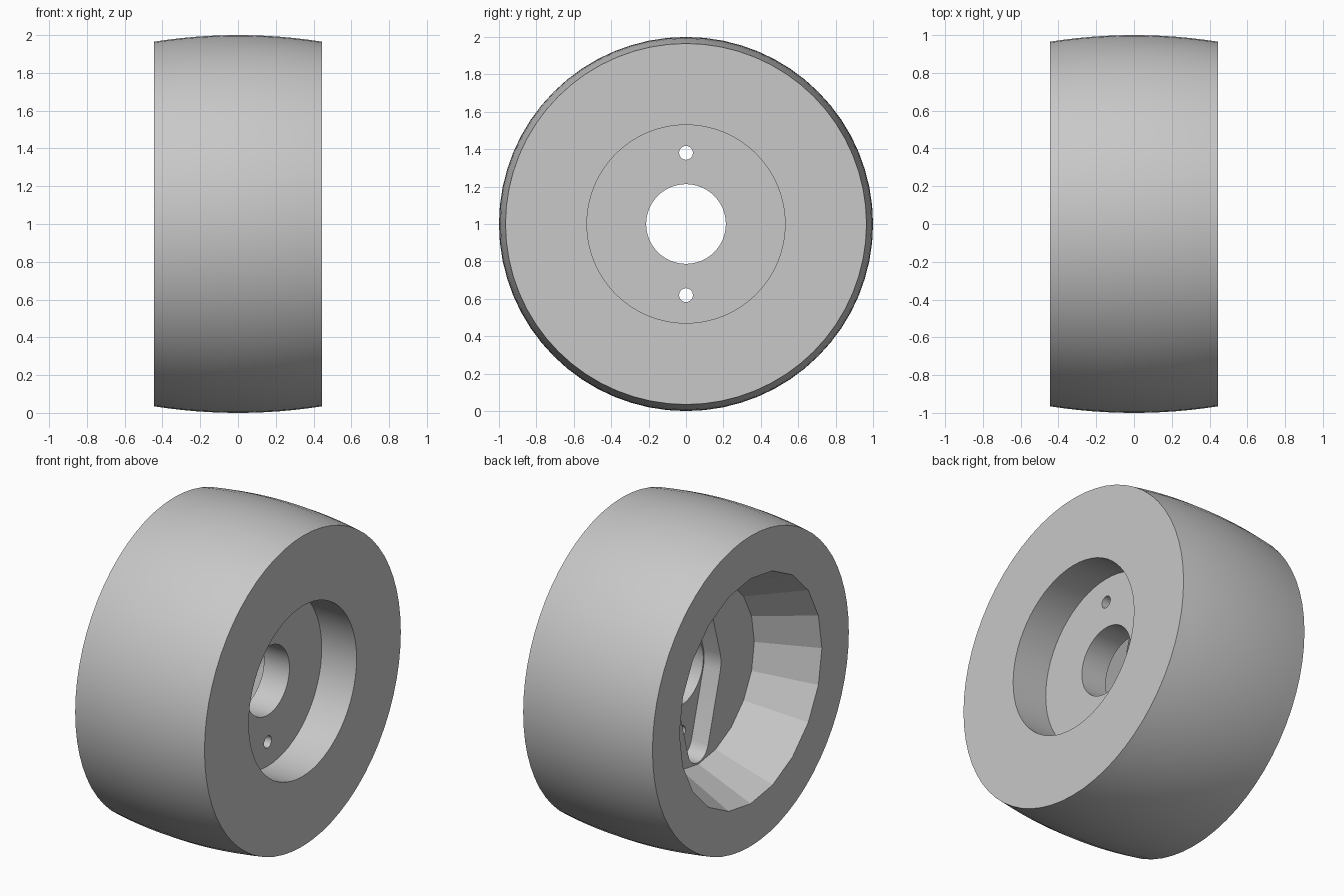
import bpy, bmesh
from math import sin, cos, pi, radians, sqrt

if "Cube" in bpy.data.objects:
    bpy.data.objects.remove(bpy.data.objects["Cube"])

HALF = 0.445       # half the tread width
AXLE = 1.0         # height of the axle
FLOOR = -0.085     # floor of the tapered recess

grey = bpy.data.materials.new("light_grey")
grey.use_nodes = True
colour = (0.58, 0.58, 0.58, 1)
grey.diffuse_color = colour
grey.node_tree.nodes["Principled BSDF"].inputs["Base Color"].default_value = colour


def make_object(name, bm):
    bmesh.ops.recalc_face_normals(bm, faces=bm.faces)
    mesh = bpy.data.meshes.new(name)
    bm.to_mesh(mesh)
    bm.free()
    mesh.materials.append(grey)
    obj = bpy.data.objects.new(name, mesh)
    bpy.context.collection.objects.link(obj)
    return obj


def ring(bm, x, radius, sides, z=0.0):
    return [bm.verts.new((x, radius * cos(2 * pi * i / sides),
                          AXLE + z + radius * sin(2 * pi * i / sides)))
            for i in range(sides)]


def turned(name, profile, sides, z=0.0, hollow=False):
    """Turn (x, radius) points about the axle; hollow closes the loop."""
    bm = bmesh.new()
    rings = [ring(bm, x, r, sides, z) for x, r in profile]
    pairs = list(zip(rings, rings[1:]))
    if hollow:
        pairs.append((rings[-1], rings[0]))
    else:
        bm.faces.new(rings[0])
        bm.faces.new(rings[-1])
    for a, b in pairs:
        for i in range(sides):
            j = (i + 1) % sides
            bm.faces.new((a[i], a[j], b[j], b[i]))
    return make_object(name, bm)


# Crowned wheel with an axle bore and a round recess on one face
BULGE = 2.85       # radius of the crown arc
crown = []
for i in range(13):
    x = -HALF + 2 * HALF * i / 12
    crown.append((x, 1 - BULGE + sqrt(BULGE ** 2 - x ** 2)))
bore = [(HALF, 0.53), (0.205, 0.53), (0.205, 0.213), (-HALF, 0.213)]
wheel = turned("wheel", crown + bore, 64, hollow=True)

# Tapered, faceted recess on the other face
slope = (0.70 - 0.55) / (FLOOR + HALF)
cutters = [turned("tapered_recess",
                  [(-HALF - 0.1, 0.70 + 0.1 * slope), (FLOOR, 0.55)], 20)]

# Double-armed slot: wide at the hub, narrow at both rounded ends
bm = bmesh.new()
for x in (FLOOR - 0.1, 0.03):
    ring(bm, x, 0.222, 48)
    for z in (-0.44, 0.44):
        ring(bm, x, 0.1, 24, z)
hull = bmesh.ops.convex_hull(bm, input=bm.verts)
loose = set(hull["geom_interior"]) | set(hull["geom_unused"])
bmesh.ops.delete(bm, geom=[v for v in loose if isinstance(v, bmesh.types.BMVert)],
                 context="VERTS")
bmesh.ops.dissolve_limit(bm, angle_limit=radians(1), verts=bm.verts, edges=bm.edges)
cutters.append(make_object("arm_slot", bm))

# Two screw holes
for z in (-0.38, 0.38):
    cutters.append(turned("screw_hole", [(-0.05, 0.037), (0.3, 0.037)], 24, z))

# Cut everything out of the wheel
bpy.ops.object.select_all(action="DESELECT")
bpy.context.view_layer.objects.active = wheel
wheel.select_set(True)
for cutter in cutters:
    cutter.hide_render = True
    mod = wheel.modifiers.new(cutter.name, "BOOLEAN")
    mod.operation = "DIFFERENCE"
    mod.solver = "EXACT"
    mod.object = cutter
    bpy.ops.object.modifier_apply(modifier=mod.name)
    bpy.data.objects.remove(cutter)

bpy.ops.object.shade_smooth_by_angle(angle=radians(16))
